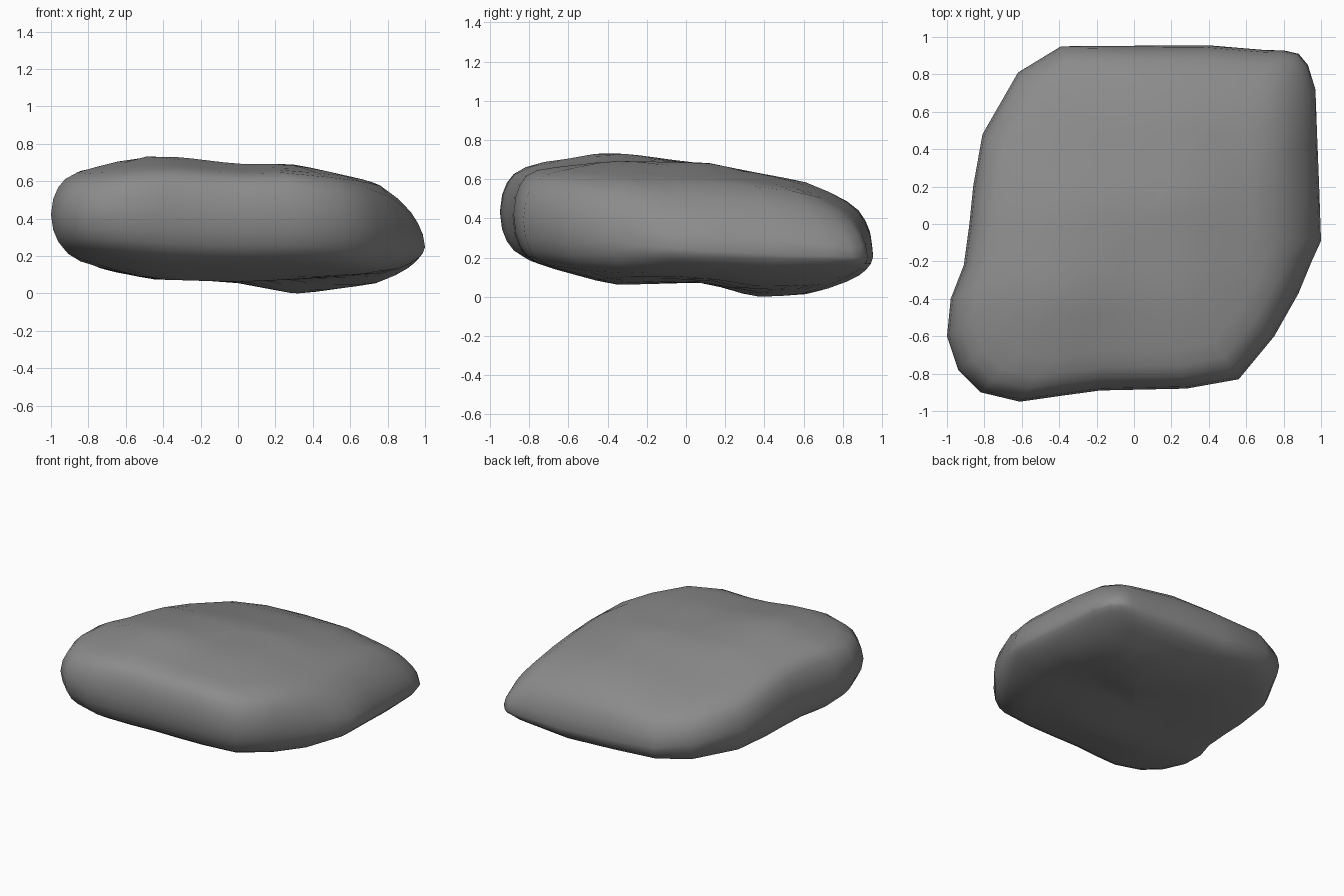
import bpy, bmesh

if "Cube" in bpy.data.objects:
    bpy.data.objects.remove(bpy.data.objects["Cube"])

# Outline of the slab seen from above
OUTLINE = [(-.39, .95), (0, .953), (.4, .955), (.7, .93), (.8, .928), (.88, .91), (.93, .85),
           (.97, .72), (.98, .45), (.99, .2), (1, -.09), (.95, -.2), (.88, -.37), (.75, -.6),
           (.56, -.83), (.28, -.88), (.05, -.885), (-.18, -.89), (-.4, -.92), (-.61, -.95),
           (-.82, -.9), (-.94, -.78), (-1, -.6), (-.98, -.4), (-.91, -.22), (-.88, 0),
           (-.86, .2), (-.81, .48), (-.62, .81)]

# Coarse height grids: rows run front to back, columns left to right
XS = [-1, -.45, 0, .3, .75, 1]
YS = [-.9, -.38, .12, .3, .6, .95]
TOP = [[.61, .67, .63, .65, .57, .42],
       [.64, .755, .70, .70, .60, .41],
       [.58, .68, .69, .69, .59, .40],
       [.53, .62, .65, .65, .58, .39],
       [.47, .55, .59, .60, .54, .36],
       [.41, .43, .45, .45, .37, .27]]
BOTTOM = [[.26, .21, .21, .21, .20, .22],
          [.21, .08, .065, .08, .12, .18],
          [.19, .08, .08, .08, .10, .18],
          [.18, .08, .07, .00, .06, .17],
          [.17, .10, .06, .00, .06, .17],
          [.19, .16, .13, .12, .14, .18]]


def cell(v, stops):
    v = min(max(v, stops[0]), stops[-1])
    i = max(k for k in range(len(stops) - 1) if stops[k] <= v)
    return i, (v - stops[i]) / (stops[i + 1] - stops[i])


def height(grid, x, y):
    i, u = cell(x, XS)
    j, v = cell(y, YS)
    near = grid[j][i] * (1 - u) + grid[j][i + 1] * u
    far = grid[j + 1][i] * (1 - u) + grid[j + 1][i + 1] * u
    return near * (1 - v) + far * v


def point(x, y, grid, full):
    # The rim sits lower towards the thin back right corner
    t, b = height(TOP, x, y), height(BOTTOM, x, y)
    rim_z = b + (t - b) * (.5 - .22 * min(max((x + y) / 1.2, 0), 1))
    return x, y, rim_z + (height(grid, x, y) - rim_z) * full


# Rings: (scale of outline, share of full thickness), rounded at the rim
RINGS = [(.988, .42), (.962, .7), (.925, .88), (.86, .98),
         (.76, 1), (.64, 1), (.52, 1), (.4, 1), (.27, 1), (.14, 1)]

bm = bmesh.new()
rim = [bm.verts.new(point(x, y, TOP, 0)) for x, y in OUTLINE]
n = len(rim)
for grid in (TOP, BOTTOM):
    outer = rim
    for s, full in RINGS:
        inner = [bm.verts.new(point(x * s, y * s, grid, full)) for x, y in OUTLINE]
        for k in range(n):
            m = (k + 1) % n
            bm.faces.new((outer[k], outer[m], inner[m], inner[k]))
        outer = inner
    centre = bm.verts.new(point(0, 0, grid, 1))
    for k in range(n):
        bm.faces.new((outer[k], outer[(k + 1) % n], centre))

# Soften the grid creases, then set the slab back on the ground
inside = [v for v in bm.verts if v not in set(rim)]
bmesh.ops.smooth_vert(bm, verts=inside, factor=.3, use_axis_x=False, use_axis_y=False, use_axis_z=True)
low = min(v.co.z for v in bm.verts)
for v in bm.verts:
    v.co.z -= low
bmesh.ops.recalc_face_normals(bm, faces=bm.faces)
for f in bm.faces:
    f.smooth = True

mesh = bpy.data.meshes.new("rock_slab")
bm.to_mesh(mesh)
bm.free()
rock = bpy.data.objects.new("rock_slab", mesh)
bpy.context.collection.objects.link(rock)

# Dark stone
stone = bpy.data.materials.new("dark_stone")
stone.diffuse_color = (.26, .26, .26, 1)
stone.use_nodes = True
stone.node_tree.nodes["Principled BSDF"].inputs["Base Color"].default_value = stone.diffuse_color
mesh.materials.append(stone)
